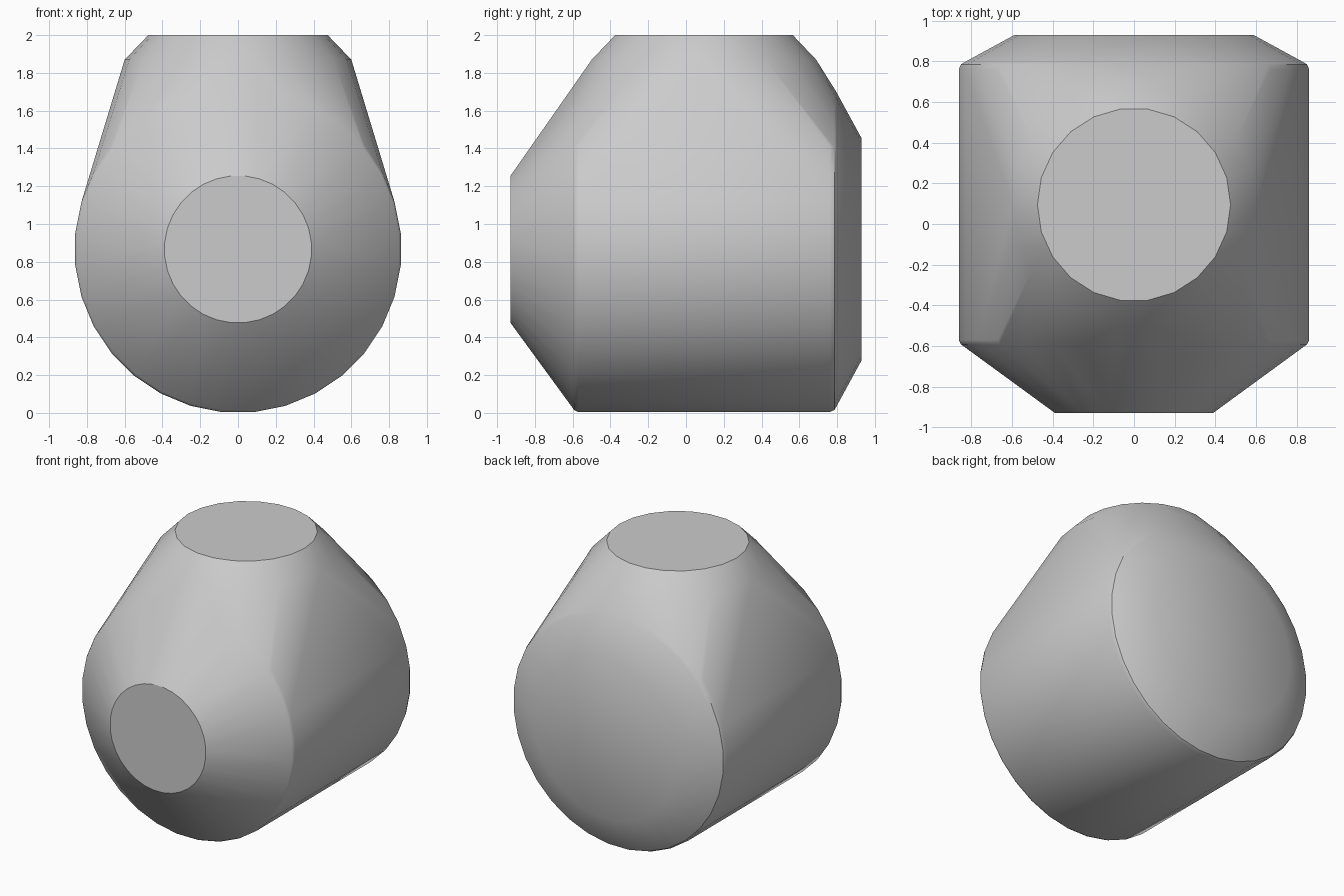
import bpy
import bmesh
from math import cos, sin, tau, radians

cube = bpy.data.objects.get("Cube")
if cube:
    bpy.data.objects.remove(cube, do_unlink=True)

# Plain grey material
grey = bpy.data.materials.new("plain_grey")
grey.use_nodes = True
colour = (0.6, 0.6, 0.6, 1)
grey.diffuse_color = colour
grey.node_tree.nodes["Principled BSDF"].inputs["Base Color"].default_value = colour

bm = bmesh.new()


def drum_ring(y, r, n=32, centre_z=0.866):
    """Ring around the horizontal drum axis."""
    for i in range(n):
        a = tau * (i + 0.5) / n
        bm.verts.new((r * cos(a), y, centre_z + r * sin(a)))


def neck_ring(z, r, n=22, centre_y=0.095):
    """Ring around the vertical neck axis."""
    for i in range(n):
        a = tau * i / n
        bm.verts.new((r * cos(a), centre_y + r * sin(a), z))


# Drum profile: front disc, rounded front rim, rounded back rim, back disc
for y, r in [(-0.93, 0.39), (-0.603, 0.835), (-0.592, 0.855), (-0.57, 0.866),
             (0.76, 0.866), (0.785, 0.855), (0.797, 0.835), (0.93, 0.59)]:
    drum_ring(y, r)

# Upright neck: shoulder and chamfered top disc
neck_ring(1.87, 0.6)
neck_ring(2.0, 0.475)

# Wrap both in one taut skin
hull = bmesh.ops.convex_hull(bm, input=bm.verts[:])
inside = {g for g in hull["geom_interior"] + hull["geom_unused"]
          if isinstance(g, bmesh.types.BMVert)}
bmesh.ops.delete(bm, geom=list(inside), context="VERTS")
bmesh.ops.dissolve_limit(bm, angle_limit=radians(0.5),
                         verts=bm.verts[:], edges=bm.edges[:])
bmesh.ops.recalc_face_normals(bm, faces=bm.faces[:])

mesh = bpy.data.meshes.new("body_shell")
bm.to_mesh(mesh)
bm.free()
mesh.materials.append(grey)
body = bpy.data.objects.new("body_shell", mesh)
bpy.context.collection.objects.link(body)

# Smooth skin with crisp front and top discs
bpy.ops.object.select_all(action="DESELECT")
body.select_set(True)
bpy.context.view_layer.objects.active = body
bpy.ops.object.shade_smooth_by_angle(angle=radians(30))
